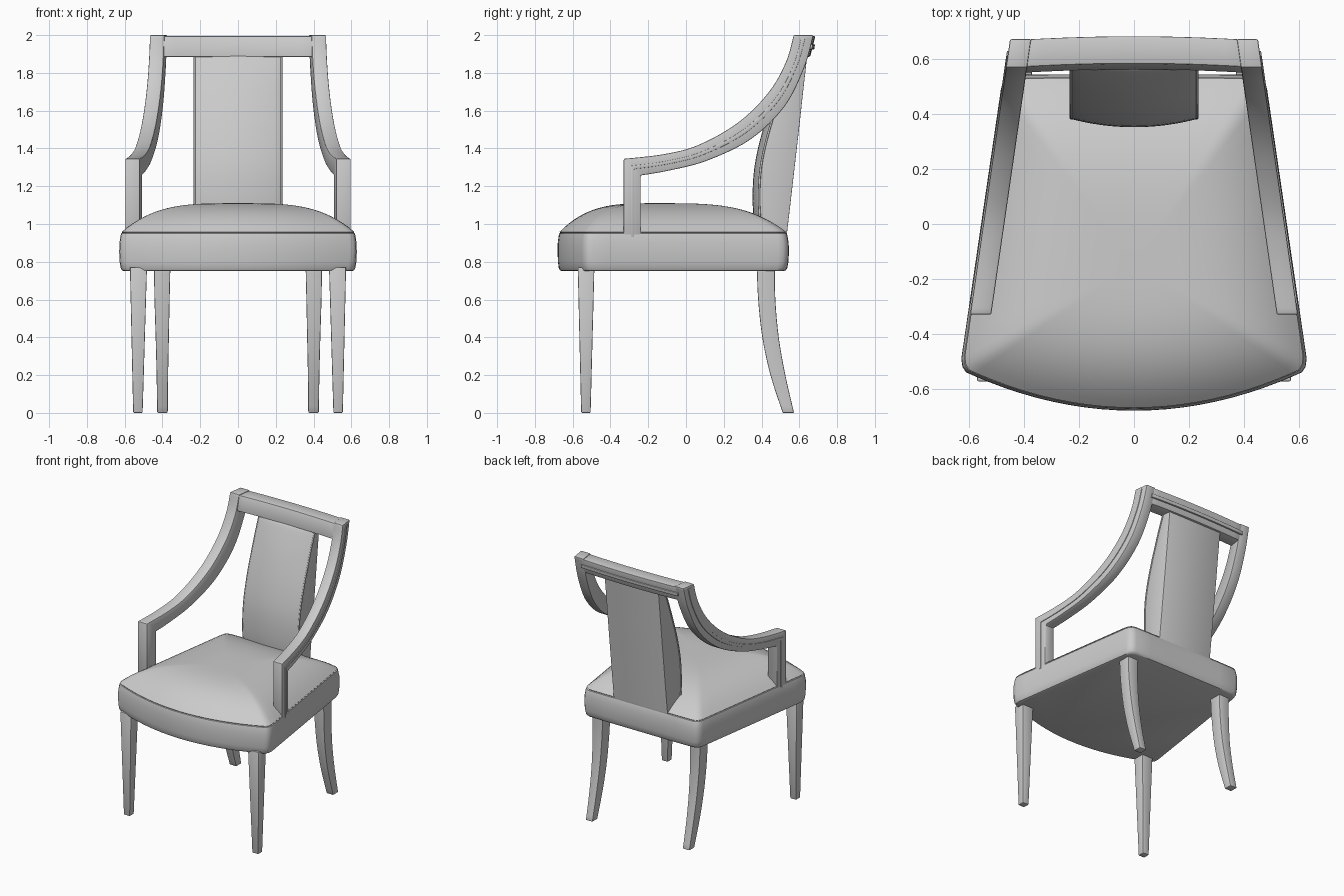
import bpy, bmesh, math

if "Cube" in bpy.data.objects:
    bpy.data.objects.remove(bpy.data.objects["Cube"])


def spline(pts, n):
    """Catmull-Rom resampling of tuples of any dimension."""
    out = []
    for i in range(len(pts) - 1):
        a, b, c, d = pts[max(i - 1, 0)], pts[i], pts[i + 1], pts[min(i + 2, len(pts) - 1)]
        for k in range(n):
            t = k / n
            out.append(tuple(
                0.5 * (2 * q + (r - p) * t + (2 * p - 5 * q + 4 * r - s) * t * t
                       + (3 * q - p - 3 * r + s) * t ** 3)
                for p, q, r, s in zip(a, b, c, d)))
    out.append(tuple(pts[-1]))
    return out


def loft(name, rings, bevel=0.0, mirror=False, angle=35):
    """Skin closed rings of equal length and cap both ends."""
    bm = bmesh.new()
    vs = [[bm.verts.new(p) for p in ring] for ring in rings]
    n = len(vs[0])
    for a, b in zip(vs, vs[1:]):
        for i in range(n):
            bm.faces.new((a[i], a[(i + 1) % n], b[(i + 1) % n], b[i]))
    bm.faces.new(vs[0])
    bm.faces.new(vs[-1])
    bmesh.ops.recalc_face_normals(bm, faces=bm.faces[:])
    if bevel:
        edges = [e for e in bm.edges if e.calc_face_angle(0) > 0.7]
        bmesh.ops.bevel(bm, geom=edges, offset=bevel, segments=2, profile=0.5,
                        affect='EDGES', clamp_overlap=True)
    mesh = bpy.data.meshes.new(name)
    bm.to_mesh(mesh)
    bm.free()
    ob = bpy.data.objects.new(name, mesh)
    bpy.context.collection.objects.link(ob)
    bpy.ops.object.select_all(action='DESELECT')
    ob.select_set(True)
    bpy.context.view_layer.objects.active = ob
    bpy.ops.object.shade_smooth_by_angle(angle=math.radians(angle))
    if mirror:
        ob.modifiers.new("Mirror", 'MIRROR')
    return ob


def rect(x0, x1, y0, y1, z):
    return [(x0, y0, z), (x1, y0, z), (x1, y1, z), (x0, y1, z)]


# Seat: bowed trapezoid outline, rounded box sides, domed cushion top
half = [(0.59 * i / 10, -0.68 + 0.13 * (i / 10) ** 2) for i in range(11)]
half += [(0.612, -0.54), (0.625, -0.52), (0.629, -0.49)]
half += [(0.629 - 0.144 * i / 12, -0.49 + 0.98 * i / 12) for i in range(1, 13)]
half += [(0.478, 0.515), (0.462, 0.534), (0.435, 0.543)]
half += [(0.3, 0.545), (0.15, 0.545), (0, 0.545)]
outline = half + [(-x, y) for x, y in half[-2:0:-1]]
CY = -0.15


def seat_ring(s, z):
    return [(x * s, CY + (y - CY) * s, z) for x, y in outline]


rings = [seat_ring(s, z) for s, z in
         [(0.955, 0.75), (0.975, 0.754), (0.988, 0.768), (0.996, 0.80), (1, 0.85),
          (0.998, 0.90), (0.988, 0.94), (0.983, 0.950), (0.974, 0.953), (0.98, 0.958)]]
for i in range(1, 21):
    s = 0.98 * (1 - i / 20.5)
    rings.append(seat_ring(s, 0.958 + 0.152 * (1 - (s / 0.98) ** 3.5)))
loft("seat", rings, angle=40)

# Tapered front legs
loft("front_leg", [rect(0.505, 0.555, -0.555, -0.505, 0),
                   rect(0.482, 0.572, -0.573, -0.485, 0.77)], 0.005, True)

# Sabre-curved rear legs: (x0, x1, y0, y1, z)
path = [(0.372, 0.428, 0.512, 0.572, 0), (0.370, 0.431, 0.447, 0.526, 0.2),
        (0.366, 0.436, 0.404, 0.491, 0.4), (0.362, 0.442, 0.382, 0.473, 0.6),
        (0.358, 0.445, 0.375, 0.47, 0.77)]
loft("rear_leg", [rect(*p) for p in spline(path, 4)], 0.005, True)

# Arms: (upper y, z, lower y, z) sections sweeping from post to top rail
sweep = [(-0.33, 1.345, -0.24, 1.257), (-0.115, 1.37, -0.09, 1.283),
         (0.07, 1.42, 0.11, 1.335), (0.28, 1.54, 0.34, 1.447),
         (0.44, 1.70, 0.52, 1.62), (0.53, 1.86, 0.625, 1.825), (0.57, 2.0, 0.675, 2.0)]
sections = [(-0.33, 0.93, -0.24, 0.93)] + spline(sweep, 6)


def arm_ring(sec, f0, f1, inner, outer):
    yt, zt, yb, zb = sec
    pts = [(yt + (yb - yt) * f, zt + (zb - zt) * f) for f in (f0, f1)]
    ox = [0.597 - 0.145 * (y + 0.33) for y, _ in pts]
    (ya, za), (yc, zc) = pts
    return [(ox[0] + inner, ya, za), (ox[0] + outer, ya, za),
            (ox[1] + outer, yc, zc), (ox[1] + inner, yc, zc)]


loft("arm", [arm_ring(s, 0, 1, -0.077, 0) for s in sections], 0.006, True)
loft("arm_bead", [arm_ring(s, 0.42, 0.62, -0.01, 0.005) for s in sections[:-1]], 0.002, True)

# Top rail, gently bowed backwards between the arms
rail, bead = [], []
for i in range(13):
    x = -0.40 + 0.80 * i / 12
    b = 0.012 * (1 - (x / 0.40) ** 2)
    rail.append([(x, 0.572 + b, 1.995), (x, 0.673 + b, 1.995),
                 (x, 0.645 + b, 1.885), (x, 0.550 + b, 1.885)])
    bead.append([(x, 0.64 + b, 1.95), (x, 0.671 + b, 1.95),
                 (x, 0.667 + b, 1.925), (x, 0.64 + b, 1.925)])
loft("top_rail", rail, 0.006)
loft("top_rail_bead", bead, 0.002)

# Back splat: padded front, flat raked back; (front y, back y, z)
prof = spline([(0.372, 0.532, 0.93), (0.353, 0.552, 1.1), (0.362, 0.575, 1.3),
               (0.407, 0.598, 1.5), (0.475, 0.62, 1.7), (0.545, 0.638, 1.86),
               (0.565, 0.641, 1.89)], 4)
splat = []
for yf, yb, z in prof:
    bow = min(0.03, (yb - yf) * 0.2)
    front = [(0.230 * k / 6, yf + bow * (k / 6) ** 2, z) for k in range(-6, 7)]
    splat.append(front + [(0.222, yb, z), (-0.222, yb, z)])
loft("back_splat", splat, 0.006)

# Piping along the front edges of the splat
piping = []
for yf, yb, z in prof[:-1]:
    y = yf + min(0.03, (yb - yf) * 0.2) + 0.004
    piping.append([(0.229 + 0.006 * math.cos(a * math.pi / 4),
                    y + 0.006 * math.sin(a * math.pi / 4), z) for a in range(8)])
loft("splat_piping", piping, 0, True, 60)
